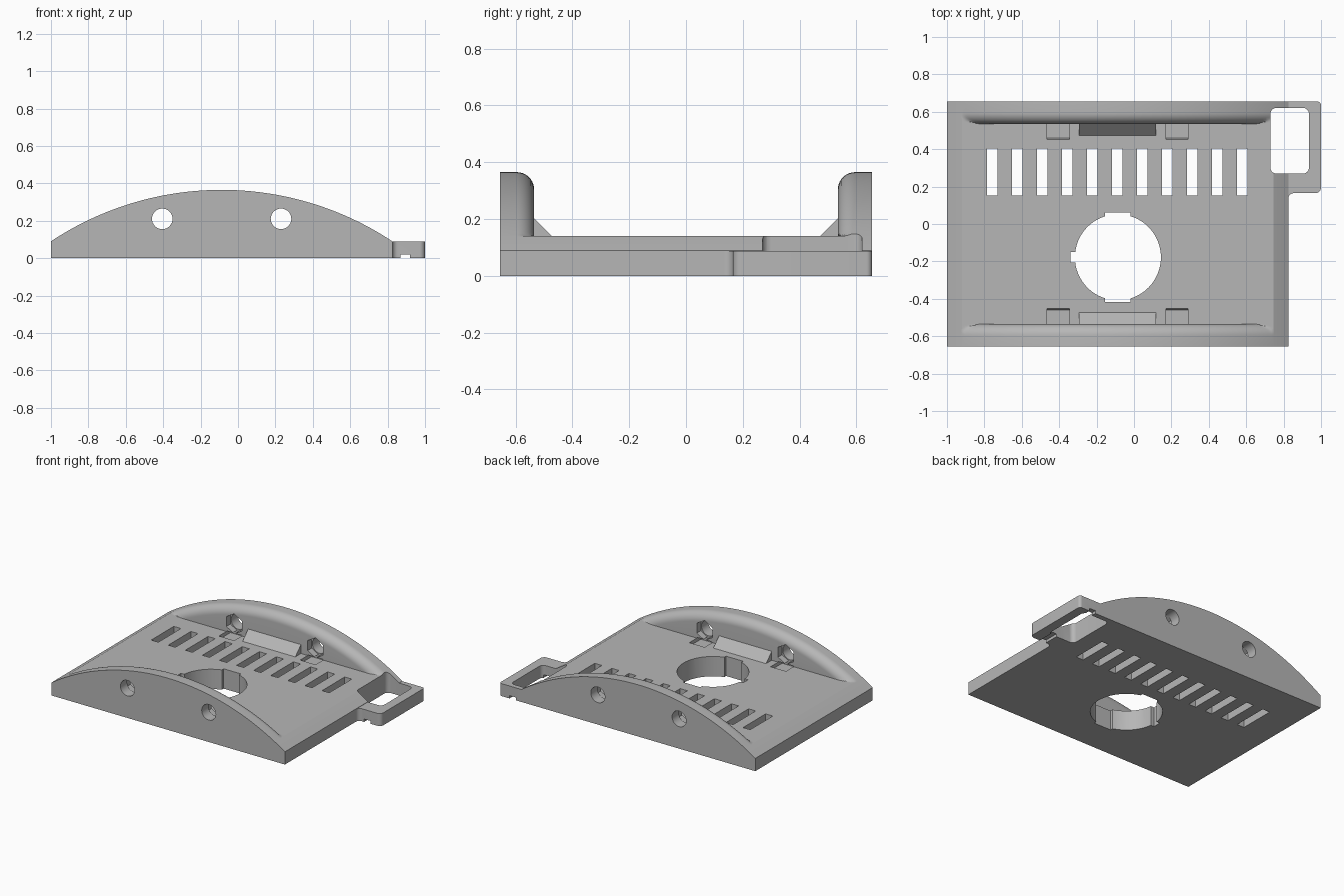
import bpy, bmesh, math

if "Cube" in bpy.data.objects:
    bpy.data.objects.remove(bpy.data.objects["Cube"], do_unlink=True)

grey = bpy.data.materials.new("plain_grey")
grey.use_nodes = True
grey.diffuse_color = (0.47, 0.47, 0.47, 1)
grey.node_tree.nodes["Principled BSDF"].inputs["Base Color"].default_value = (0.47, 0.47, 0.47, 1)

LEFT, RIGHT, HALF_Y = -1.0, 0.825, 0.655
MID = (LEFT + RIGHT) / 2
TOP, EDGE, FLOOR = 0.365, 0.09, 0.14
WALL_Y, FILLET = 0.535, 0.06
HALF_X = RIGHT - MID
RADIUS = (HALF_X ** 2 + (TOP - EDGE) ** 2) / (2 * (TOP - EDGE))


def loft(name, rings):
    """Closed solid through matching rings of points."""
    bm = bmesh.new()
    loops = [[bm.verts.new(p) for p in ring] for ring in rings]
    n = len(loops[0])
    for a, b in zip(loops, loops[1:]):
        for i in range(n):
            j = (i + 1) % n
            bm.faces.new((a[i], a[j], b[j], b[i]))
    bm.faces.new(loops[0])
    bm.faces.new(loops[-1])
    bmesh.ops.remove_doubles(bm, verts=bm.verts, dist=1e-5)
    bmesh.ops.recalc_face_normals(bm, faces=bm.faces)
    mesh = bpy.data.meshes.new(name)
    bm.to_mesh(mesh)
    bm.free()
    mesh.materials.append(grey)
    obj = bpy.data.objects.new(name, mesh)
    bpy.context.collection.objects.link(obj)
    return obj


def prism(name, outline, axis, lo, hi):
    place = {"x": lambda u, v, w: (w, u, v),
             "y": lambda u, v, w: (u, w, v),
             "z": lambda u, v, w: (u, v, w)}[axis]
    return loft(name, [[place(u, v, w) for u, v in outline] for w in (lo, hi)])


def rect(x0, x1, y0, y1):
    return [(x0, y0), (x1, y0), (x1, y1), (x0, y1)]


def arc(cx, cy, r, start, end, steps):
    angles = [math.radians(start + (end - start) * i / steps) for i in range(steps + 1)]
    return [(cx + r * math.cos(a), cy + r * math.sin(a)) for a in angles]


def circle(cx, cy, r, sides, start=0):
    return arc(cx, cy, r, start, start + 360, sides)[:-1]


def cut(target, cutter):
    mod = target.modifiers.new("cut", "BOOLEAN")
    mod.operation, mod.solver, mod.object = "DIFFERENCE", "EXACT", cutter
    graph = bpy.context.evaluated_depsgraph_get()
    mesh = bpy.data.meshes.new_from_object(target.evaluated_get(graph))
    target.modifiers.remove(mod)
    target.data = mesh


def cut_once(target, outline, axis, lo, hi):
    cutter = prism("cutter", outline, axis, lo, hi)
    cut(target, cutter)
    bpy.data.objects.remove(cutter, do_unlink=True)


# Body: arched side walls with rounded inner rims around a flat floor
def arch(x, drop):
    return TOP - RADIUS + math.sqrt((RADIUS - drop) ** 2 - (x - MID) ** 2)


flat_x = math.sqrt(RADIUS ** 2 - (RADIUS - TOP + FLOOR) ** 2)
xs = sorted([LEFT + (RIGHT - LEFT) * i / 120 for i in range(121)] + [MID - flat_x, MID + flat_x])


def section(y, drop):
    ring = [(LEFT, y, 0)]
    for x in xs:
        floor = min(FLOOR, arch(x, 0))
        ring.append((x, y, floor if drop is None else max(floor, arch(x, drop))))
    return ring + [(RIGHT, y, 0)]


stations = [(HALF_Y, 0)]
for i in range(11):
    t = math.radians(9 * i)
    stations.append((WALL_Y + FILLET * (1 - math.sin(t)), FILLET * (1 - math.cos(t))))
stations.append((WALL_Y, None))
rings = [section(y, d) for y, d in stations]
rings += [section(-y, d) for y, d in reversed(stations)]
body = loft("body", rings)

# Side tab with rounded corners and a filleted root
tab_outline = ([(RIGHT, 0.655)] + arc(0.855, 0.135, 0.03, 180, 90, 8)
               + arc(0.97, 0.195, 0.03, -90, 0, 8) + arc(0.98, 0.635, 0.02, 0, 90, 8))
tab = prism("side_tab", tab_outline, "z", 0, 0.088)
cut_once(tab, rect(0.87, 0.92, -0.01, 0.02), "y", 0.1, 0.7)

# Rounded window through the tab and the body edge
window = (arc(0.76, 0.3, 0.03, 180, 270, 6) + arc(0.905, 0.3, 0.03, 270, 360, 6)
          + arc(0.905, 0.59, 0.03, 0, 90, 6) + arc(0.76, 0.59, 0.03, 90, 180, 6))
for part in (body, tab):
    cut_once(part, window, "z", -0.1, 0.5)

# Row of vent slots
for i in range(11):
    x = -0.757 + 0.1335 * i
    cut_once(body, rect(x - 0.028, x + 0.028, 0.152, 0.405), "z", -0.1, 0.5)

# Round opening with three key notches
cut_once(body, circle(-0.086, -0.178, 0.23, 64), "z", -0.1, 0.5)
cut_once(body, rect(-0.155, -0.02, -0.418, 0.062), "z", -0.1, 0.5)
cut_once(body, rect(-0.34, -0.2, -0.207, -0.15), "z", -0.1, 0.5)

for side, label in ((-1, "front"), (1, "back")):
    # Screw holes, hexagonal nut pockets and floor recesses
    for x in (-0.405, 0.23):
        cut_once(body, circle(x, 0.21, 0.055, 32), "y", side * 0.5, side * 0.7)
        cut_once(body, circle(x, 0.21, 0.07, 6, 30), "y", side * 0.5, side * 0.58)
        recess = [(side * y, z) for y, z in
                  ((0.449, 0.145), (0.46, 0.115), (0.58, 0.115), (0.58, 0.145))]
        cut_once(body, recess, "x", x - 0.06, x + 0.06)
    # Sloped rib at the foot of each wall
    rib = [(side * y, z) for y, z in ((0.472, FLOOR), (WALL_Y, FLOOR), (WALL_Y, 0.203))]
    prism(label + "_rib", rib, "x", -0.295, 0.117)

# Smooth curves, sharp edges
for part in (body, tab):
    bpy.ops.object.select_all(action="DESELECT")
    part.select_set(True)
    bpy.context.view_layer.objects.active = part
    bpy.ops.object.shade_smooth_by_angle(angle=math.radians(25))
